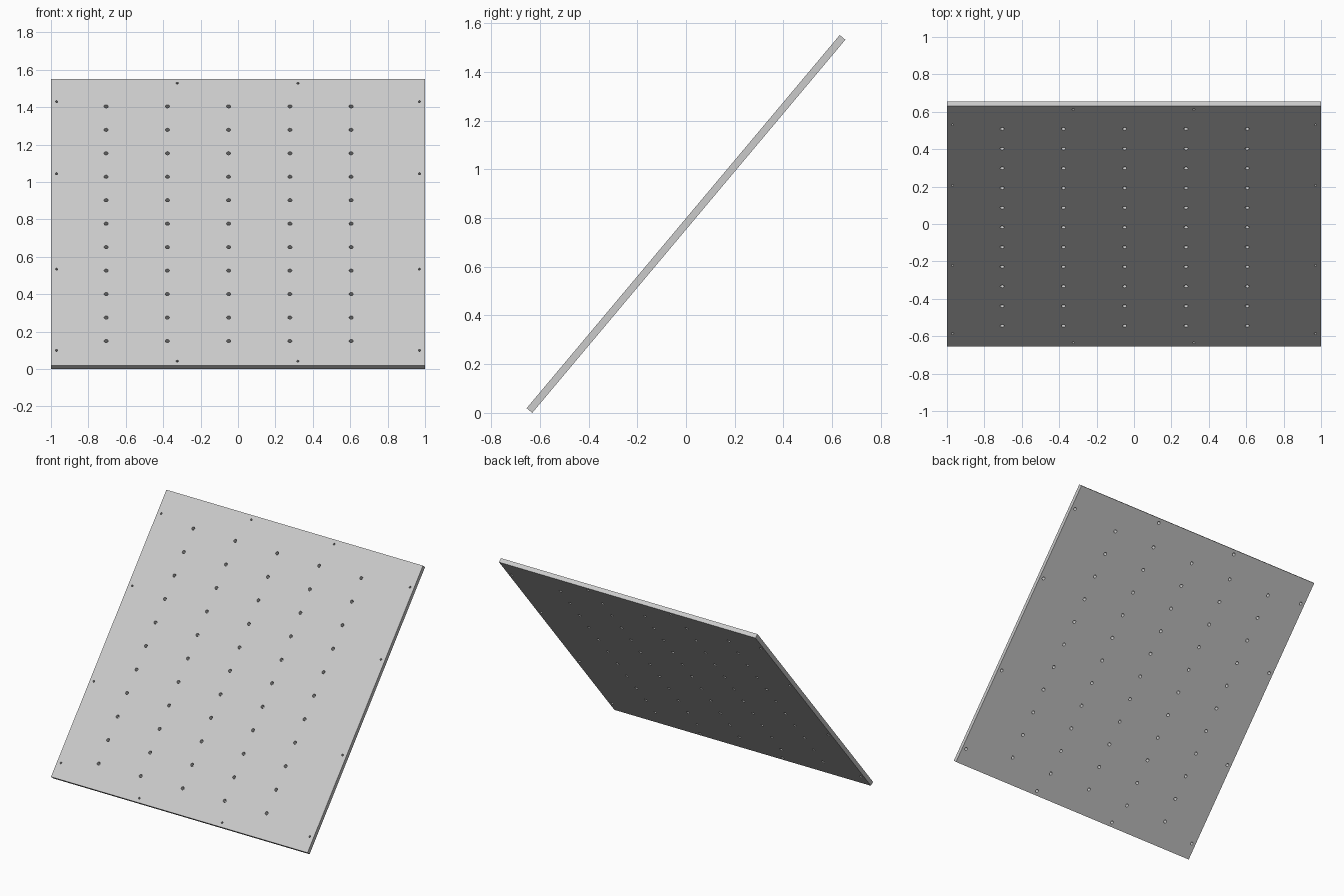
import bpy
import bmesh
from math import radians, sin, cos
from mathutils import Matrix

cube = bpy.data.objects.get("Cube")
if cube:
    bpy.data.objects.remove(cube, do_unlink=True)

SIDE, THICK, TILT = 2.0, 0.03, radians(50)

grey = bpy.data.materials.new("light_grey")
grey.use_nodes = True
colour = (0.6, 0.6, 0.6, 1)
grey.diffuse_color = colour
grey.node_tree.nodes["Principled BSDF"].inputs["Base Color"].default_value = colour


def make_object(name, bm):
    mesh = bpy.data.meshes.new(name)
    bm.to_mesh(mesh)
    bm.free()
    mesh.materials.append(grey)
    obj = bpy.data.objects.new(name, mesh)
    bpy.context.collection.objects.link(obj)
    return obj


def add_hole(bm, x, y, back_radius, front_radius):
    bmesh.ops.create_cone(bm, cap_ends=True, segments=16, radius1=back_radius,
                          radius2=front_radius, depth=THICK * 1.2,
                          matrix=Matrix.Translation((x, y, 0)))


# Square panel, modelled flat
bm = bmesh.new()
bmesh.ops.create_cube(bm, size=1, matrix=Matrix.Diagonal((SIDE, SIDE, THICK, 1)))
panel = make_object("tilted_panel", bm)

# Grid of through holes
bm = bmesh.new()
pitch = 0.3275
for column in range(5):
    for row in range(11):
        add_hole(bm, -0.705 + column * pitch, -0.829 + row * pitch / 2, 0.011, 0.011)

# Smaller fixing holes along the edges, wider at the back
for edge in (-0.97, 0.97):
    for y in (-0.895, -0.327, 0.339, 0.842):
        add_hole(bm, edge, y, 0.011, 0.006)
    for x in (-0.325, 0.32):
        add_hole(bm, x, edge, 0.011, 0.006)
cutter = make_object("hole_cutter", bm)

# Cut the holes and bake the result
cut = panel.modifiers.new("holes", "BOOLEAN")
cut.operation = "DIFFERENCE"
cut.solver = "EXACT"
cut.object = cutter
bpy.context.view_layer.update()
graph = bpy.context.evaluated_depsgraph_get()
drilled = bpy.data.meshes.new_from_object(panel.evaluated_get(graph))
panel.modifiers.clear()
panel.data = drilled
bpy.data.objects.remove(cutter, do_unlink=True)

# Lean the panel back and stand it on the floor
height = SIDE * sin(TILT) + THICK * cos(TILT)
drilled.transform(Matrix.Translation((0, 0, height / 2)) @ Matrix.Rotation(TILT, 4, "X"))
